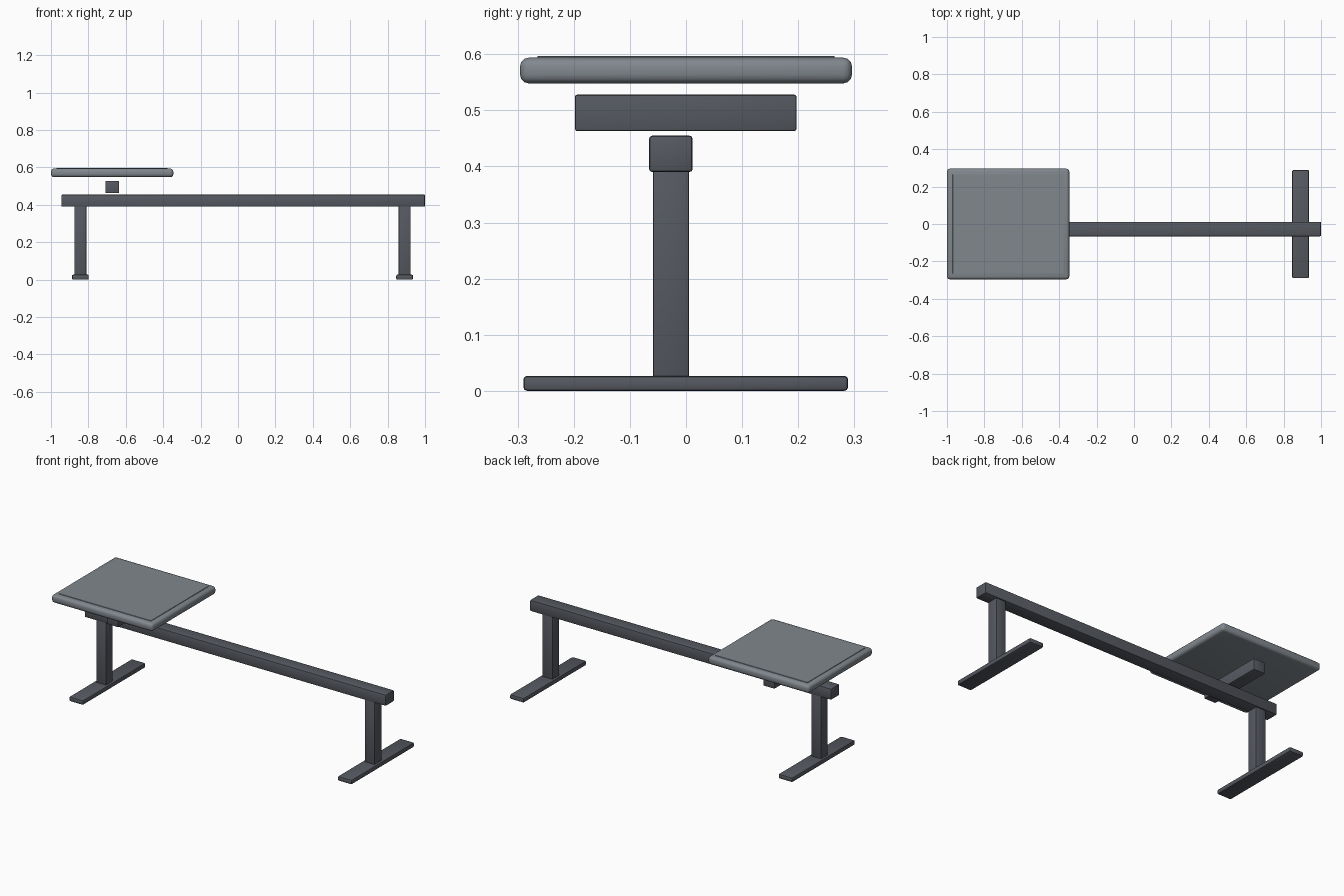
import bpy
import bmesh
from mathutils import Vector

if "Cube" in bpy.data.objects:
    bpy.data.objects.remove(bpy.data.objects["Cube"], do_unlink=True)


def material(name, rgb):
    mat = bpy.data.materials.new(name)
    mat.use_nodes = True
    mat.diffuse_color = (*rgb, 1)
    mat.node_tree.nodes["Principled BSDF"].inputs["Base Color"].default_value = (*rgb, 1)
    return mat


dark_steel = material("dark steel grey", (0.092, 0.1, 0.118))
pale_grey = material("pale grey", (0.22, 0.245, 0.27))


def box(name, x, y, z, mat, bevel, segments=2):
    """Bevelled box spanning the given (min, max) ranges."""
    low, high = (Vector(corner) for corner in zip(x, y, z))
    bm = bmesh.new()
    bmesh.ops.create_cube(bm, size=1)
    bmesh.ops.scale(bm, vec=high - low, verts=bm.verts)
    bmesh.ops.bevel(bm, geom=bm.edges[:], offset=bevel, segments=segments,
                    profile=0.5, affect='EDGES')
    mesh = bpy.data.meshes.new(name)
    bm.to_mesh(mesh)
    bm.free()
    mesh.materials.append(mat)
    obj = bpy.data.objects.new(name, mesh)
    obj.location = (low + high) / 2
    bpy.context.collection.objects.link(obj)
    bpy.ops.object.select_all(action='DESELECT')
    obj.select_set(True)
    bpy.context.view_layer.objects.active = obj
    bpy.ops.object.shade_smooth_by_angle()
    return obj


# Long rail
box("main_beam", (-0.945, 1.0), (-0.066, 0.012), (0.39, 0.455), dark_steel, 0.006)

# Post and flat foot at each end
for side, cx in (("right", -0.843), ("left", 0.891)):
    box(side + "_post", (cx - 0.032, cx + 0.032), (-0.059, 0.005),
        (0.02, 0.395), dark_steel, 0.003)
    box(side + "_foot", (cx - 0.045, cx + 0.045), (-0.29, 0.289),
        (0.0, 0.027), dark_steel, 0.007)

# Seat support, seat board and thin raised panel
box("seat_crossbar", (-0.709, -0.635), (-0.198, 0.197), (0.463, 0.528), dark_steel, 0.004)
box("seat_board", (-1.0, -0.346), (-0.296, 0.296), (0.548, 0.594), pale_grey, 0.016, 3)
box("seat_panel", (-0.97, -0.376), (-0.265, 0.265), (0.589, 0.597), pale_grey, 0.001, 1)
